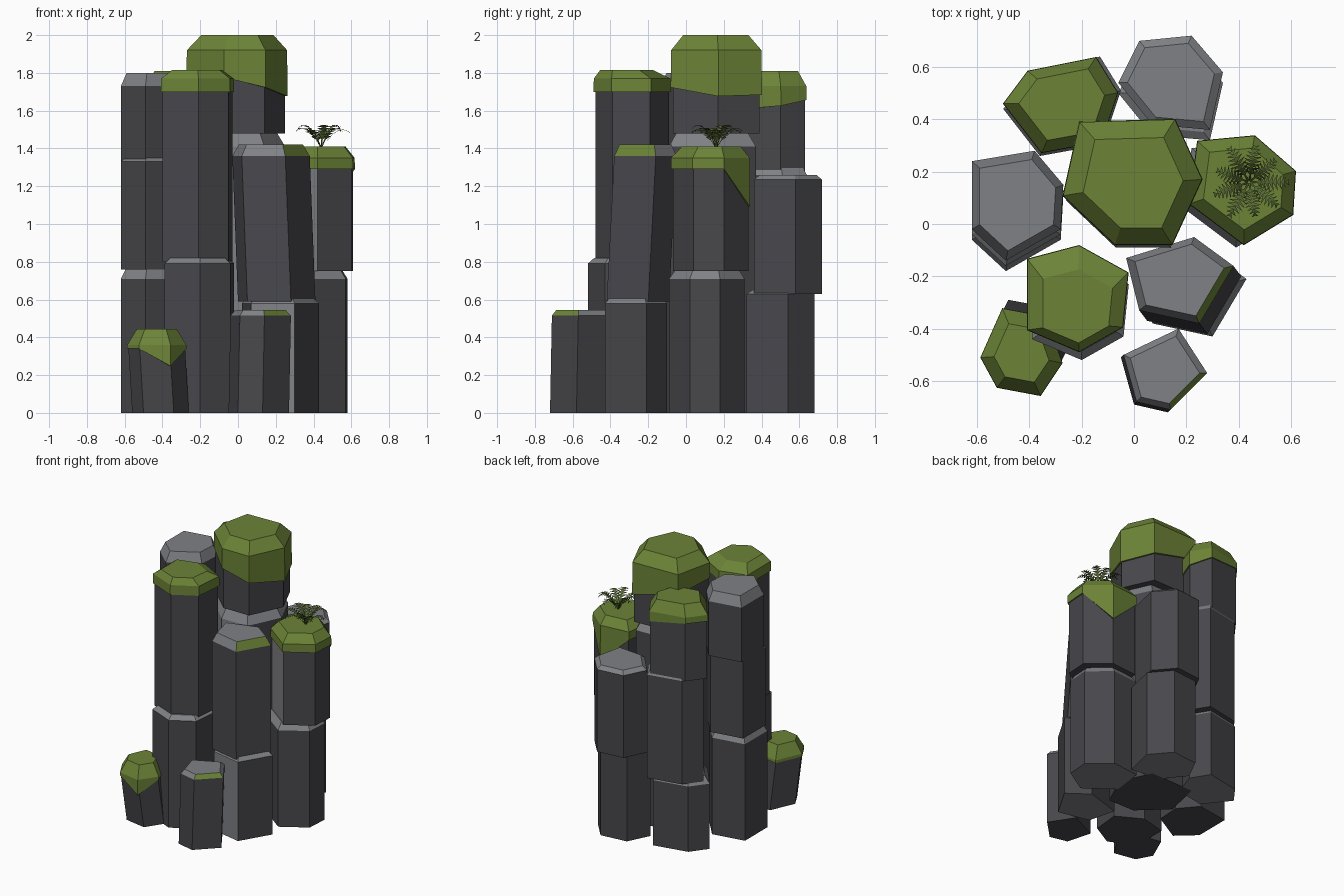
import bpy, bmesh, math
from mathutils import Vector

cube = bpy.data.objects.get("Cube")
if cube:
    bpy.data.objects.remove(cube, do_unlink=True)


def material(name, r, g, b):
    mat = bpy.data.materials.new(name)
    mat.use_nodes = True
    mat.diffuse_color = (r, g, b, 1)
    mat.node_tree.nodes["Principled BSDF"].inputs["Base Color"].default_value = (r, g, b, 1)
    return mat


MATERIALS = [
    material("dark stone", 0.064, 0.062, 0.07),
    material("pale broken stone", 0.215, 0.22, 0.235),
    material("moss green", 0.15, 0.228, 0.038),
    material("fern green", 0.095, 0.14, 0.033),
]
DARK, PALE, MOSS, FERN = range(len(MATERIALS))


def finish(name, bm, rule, fix_normals=True):
    """Turn a bmesh into an object, colouring each face by a rule."""
    if fix_normals:
        bmesh.ops.recalc_face_normals(bm, faces=bm.faces)
    bm.normal_update()
    for face in bm.faces:
        face.material_index = rule(face)
    mesh = bpy.data.meshes.new(name)
    bm.to_mesh(mesh)
    bm.free()
    for mat in MATERIALS:
        mesh.materials.append(mat)
    obj = bpy.data.objects.new(name, mesh)
    bpy.context.collection.objects.link(obj)


def loft(rings, close_bottom=True):
    """Skin a stack of rings and close the ends."""
    bm = bmesh.new()
    loops = [[bm.verts.new(p) for p in ring] for ring in rings]
    n = len(rings[0])
    for low, high in zip(loops, loops[1:]):
        for i in range(n):
            j = (i + 1) % n
            bm.faces.new((low[i], low[j], high[j], high[i]))
    bm.faces.new(loops[-1])
    if close_bottom:
        bm.faces.new(loops[0][::-1])
    return bm


def outline(points):
    """Counter-clockwise outline and centre, from hundredths of a unit."""
    pts = [Vector((x, y, 0)) / 100 for x, y in reversed(points)]
    return pts, sum(pts, Vector()) / len(pts)


def ring(pts, centre, scale, z, shift=(0, 0)):
    offset = Vector((*shift, z))
    return [centre + (p - centre) * scale + offset for p in pts]


def toward(normal, direction, limit=0.8):
    flat = Vector((normal.x, normal.y))
    return bool(direction) and flat.length > 0.1 and \
        flat.normalized().dot(Vector(direction).normalized()) > limit


def block(name, points, z0, z1, bevel, shift=(0, 0), top_shift=None,
          inset=0.83, pale_side=None, moss_edge=None, pale_base=False):
    """One chamfered stone drum of a column."""
    pts, c = outline(points)
    top = shift if top_shift is None else top_shift
    bm = loft([ring(pts, c, 1, z0, shift), ring(pts, c, 1, z1 - bevel, top),
               ring(pts, c, inset, z1, top)])

    def rule(face):
        n = face.normal
        if n.z > 0.15:
            edge = n.z < 0.98 and toward(n, moss_edge)
            return MOSS if edge else PALE
        if n.z < -0.9:
            return PALE if pale_base else DARK
        return PALE if toward(n, pale_side) else DARK
    finish(name, bm, rule)


def moss_cap(name, points, low, shoulder, top, slope=(0, 0), limit=9,
             inset=0.78, top_shift=(0, 0)):
    """Moss cover whose lower rim hangs down on one side."""
    pts, c = outline(points)

    def rim(scale):
        edge = ring(pts, c, scale, 0)
        for p, q in zip(edge, pts):
            p.z = min(limit, low + slope[0] * (q.x - c.x) + slope[1] * (q.y - c.y))
        return edge
    bm = loft([rim(0.99), rim(1.05), ring(pts, c, 1.04, shoulder),
               ring(pts, c, inset, top, top_shift)], close_bottom=False)
    finish(name, bm, lambda face: MOSS, fix_normals=False)


# Column outlines seen from above
centre = [(-26, 11), (-20, 38), (15, 39), (25, 17), (14, -7), (-7, -7)]
back_left = [(-49, 46), (-40, 58), (-15, 63), (-7, 50), (-13, 32), (-35, 28)]
back = [(-6, 54), (2, 70), (22, 72), (34, 58), (29, 36), (7, 38)]
left = [(-62, -2), (-62, 24), (-38, 28), (-27, 15), (-28, -2), (-49, -14)]
right = [(22, 8), (25, 31), (46, 33), (61, 20), (60, 4), (42, -7)]
front_right = [(-3, -13), (23, -5), (38, -16), (25, -38), (2, -33)]
front_left = [(-40, -40), (-40, -14), (-21, -9), (-3, -19), (-5, -39), (-21, -48)]
short_left = [(-58, -51), (-50, -33), (-34, -36), (-28, -53), (-36, -65), (-52, -62)]
short_front = [(-4, -50), (17, -40), (28, -57), (14, -71), (1, -68)]

# Tall centre column
block("centre_lower_stone", centre, 0, 1.48, 0.07, (0, -0.02), pale_side=(-0.2, -1))
block("centre_upper_stone", centre, 1.48, 1.97, 0.08, inset=0.75)
moss_cap("centre_moss", centre, 1.74, 1.92, 2, (-0.25, -0.08), inset=0.75)

# Back left column
block("back_left_lower_stone", back_left, 0, 0.53, 0.05, (-0.01, -0.02), pale_base=True)
block("back_left_middle_stone", back_left, 0.5, 1.31, 0.05, (0.02, 0.01))
block("back_left_upper_stone", back_left, 1.26, 1.79, 0.09)
moss_cap("back_left_moss", back_left, 1.65, 1.73, 1.81, (-0.15, 0.14))

# Back column
block("back_lower_stone", back, 0, 0.65, 0.02, (0, -0.04), pale_base=True)
block("back_upper_stone", back, 0.63, 1.26, 0.025)

# Left column
block("left_lower_stone", left, 0, 0.77, 0.06, (0, -0.04))
block("left_middle_stone", left, 0.76, 1.36, 0.03, (0, -0.02))
block("left_upper_stone", left, 1.33, 1.8, 0.07)

# Right column, carrying the fern
block("right_lower_stone", right, 0, 0.76, 0.05, (-0.03, -0.02), pale_base=True)
block("right_upper_stone", right, 0.75, 1.39, 0.06, pale_side=(-0.8, -0.9))
moss_cap("right_moss", right, 1.67, 1.35, 1.41, (-1, -3), limit=1.29)

# Front right column, slightly leaning
block("front_right_lower_stone", front_right, 0, 0.61, 0.03, (0.05, -0.05),
      pale_side=(0.2, -1), pale_base=True)
block("front_right_upper_stone", front_right, 0.59, 1.42, 0.06, (0.03, -0.04),
      (0, 0), moss_edge=(0.9, -0.5))

# Front left column
block("front_left_lower_stone", front_left, 0, 0.82, 0.03, (0.01, -0.04))
block("front_left_upper_stone", front_left, 0.8, 1.79, 0.05, inset=0.7)
moss_cap("front_left_moss", front_left, 1.7, 1.77, 1.815, inset=0.72, top_shift=(0, -0.03))

# Two short columns
block("short_left_stone", short_left, 0, 0.43, 0.09, (0.02, 0.04), (0, 0), inset=0.7)
moss_cap("short_left_moss", short_left, 0.47, 0.36, 0.445, (-0.6, 1.2), limit=0.34, inset=0.7)
block("short_front_stone", short_front, 0, 0.545, 0.03, (-0.01, -0.01), (0, 0),
      moss_edge=(0.7, -0.7))

# Fern: arching fronds with paired leaflets
bm = bmesh.new()
FRONDS, STEPS = 9, 10
UP = Vector((0, 0, 1))
for k in range(FRONDS):
    angle = math.tau * k / FRONDS
    out = Vector((math.cos(angle), math.sin(angle), 0))
    side = UP.cross(out)
    reach, rise = ((0.15, 0.1), (0.13, 0.125), (0.14, 0.11))[k % 3]
    spine = []
    for i in range(STEPS + 1):
        t = i / STEPS
        spine.append(Vector((0.44, 0.16, 1.4)) + out * reach * t
                     + UP * rise * math.sin(t * 2.1))
    for i, (a, b) in enumerate(zip(spine, spine[1:])):
        t = i / STEPS
        stem = side * 0.003 * (1.2 - t)
        bm.faces.new([bm.verts.new(p) for p in (a - stem, b - stem, b + stem, a + stem)])
        length = 0.036 * math.sin(math.pi * min(1, 0.12 + t * 0.85))
        for sign in (-1, 1):
            if t > 0.15:
                tip = a + side * sign * length + (b - a) * 1.3 - UP * 0.004
                bm.faces.new([bm.verts.new(p) for p in (a, b, tip)[::sign]])
finish("fern", bm, lambda face: FERN, fix_normals=False)
